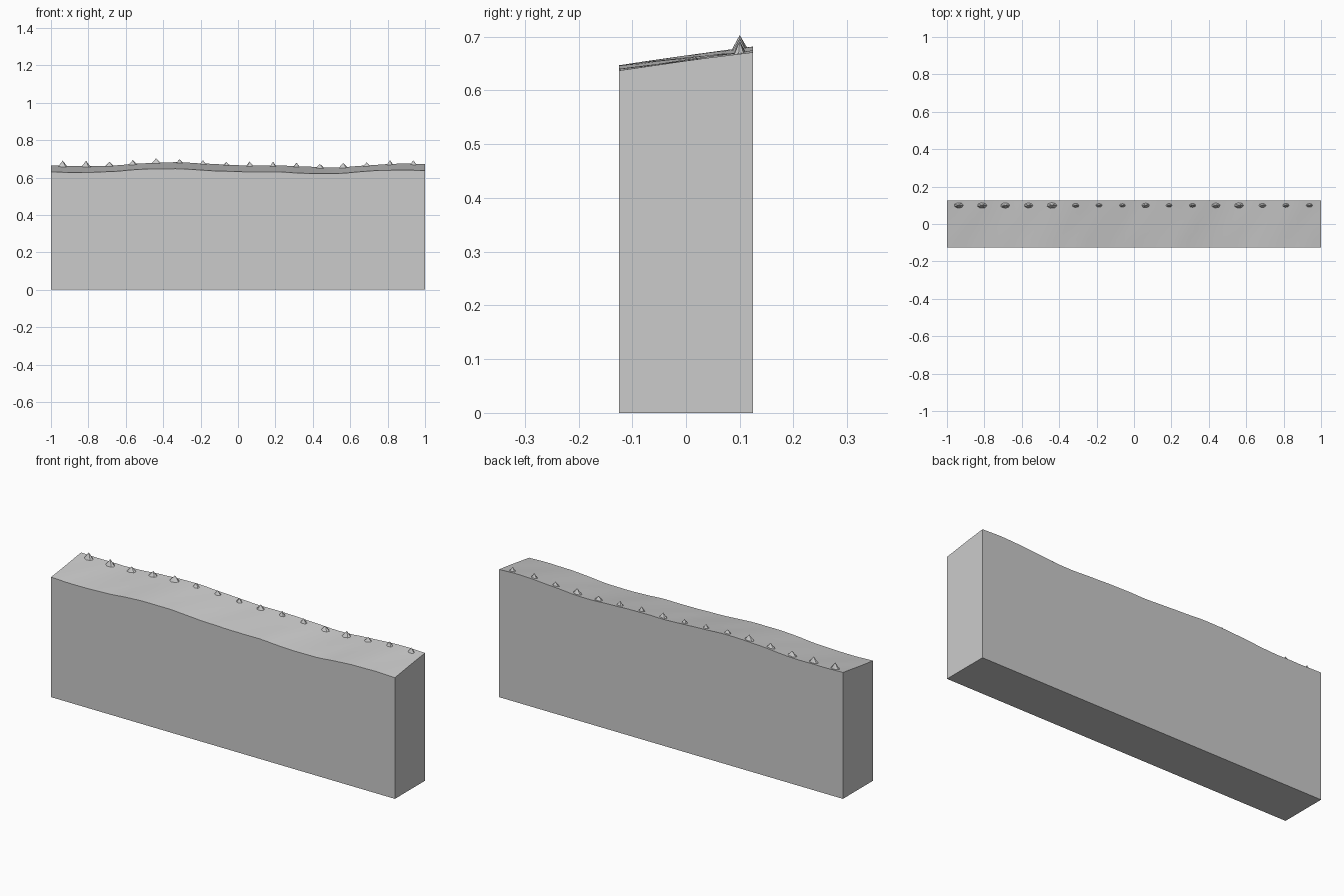
import bpy, bmesh, math, random
from mathutils import Matrix, Vector

if "Cube" in bpy.data.objects:
    bpy.data.objects.remove(bpy.data.objects["Cube"])

random.seed(4)

grey = bpy.data.materials.new("stone_grey")
grey.diffuse_color = (0.6, 0.6, 0.6, 1)
grey.use_nodes = True
grey.node_tree.nodes["Principled BSDF"].inputs["Base Color"].default_value = grey.diffuse_color

# gentle wave of the top along x: (x, offset)
WAVE = [(-1.1, 0.0), (-0.8, -0.004), (-0.38, 0.0165), (0.05, 0.0), (0.2, -0.001),
        (0.47, -0.011), (0.86, 0.009), (1.1, 0.005)]


def top_height(x, y):
    u = max(-1.09, min(1.09, x - 0.15 * y))
    for (x0, a), (x1, b) in zip(WAVE, WAVE[1:]):
        if x0 <= u <= x1:
            t = (1 - math.cos(math.pi * (u - x0) / (x1 - x0))) / 2
            wave = a + (b - a) * t
            break
    ripple = 0.0007 * math.sin(26 * (x - 0.8 * y)) + 0.0004 * math.sin(47 * x - 30 * y)
    return 0.648 + 0.136 * y + wave + ripple


def add_object(name, bm, smooth):
    me = bpy.data.meshes.new(name)
    bmesh.ops.recalc_face_normals(bm, faces=bm.faces)
    bm.to_mesh(me)
    bm.free()
    me.materials.append(grey)
    ob = bpy.data.objects.new(name, me)
    bpy.context.collection.objects.link(ob)
    if smooth:
        bpy.context.view_layer.objects.active = ob
        ob.select_set(True)
        bpy.ops.object.shade_smooth_by_angle(angle=math.radians(30))
        ob.select_set(False)
    return ob


# wall block: wavy sloped top, flat sides and base
bm = bmesh.new()
bmesh.ops.create_grid(bm, x_segments=48, y_segments=6, size=1,
                      matrix=Matrix.Diagonal((1, 0.125, 1, 1)))
top = list(bm.verts)
ext = bmesh.ops.extrude_edge_only(bm, edges=[e for e in bm.edges if e.is_boundary])
for v in top:
    v.co.z = top_height(v.co.x, v.co.y)
low = [e for e in ext["geom"] if isinstance(e, bmesh.types.BMEdge)]
bmesh.ops.contextual_create(bm, geom=[e for e in low if e.is_boundary])
add_object("wall", bm, True)

# row of small spikes along the back of the top
RADII = [27, 28, 28, 26, 29, 21, 20, 19, 24, 19, 20, 26, 28, 22, 20, 20]
TOPS = [691, 689, 684, 693, 703, 697, 692, 684, 685, 685, 680, 673, 679, 681, 692, 692]
bm = bmesh.new()
for i, (r, tip) in enumerate(zip(RADII, TOPS)):
    x, y, r = -0.9375 + 0.125 * i, 0.1, r / 1000
    base = top_height(x, y) - 0.003
    height = max(tip / 1000 - base, 0.022)
    m = (Matrix.Translation((x, y, base + height / 2))
         @ Matrix.Diagonal((1, 0.6, 1, 1))
         @ Matrix.Rotation(random.uniform(0, 1), 4, 'Z'))
    bmesh.ops.create_cone(bm, cap_ends=True, segments=7, radius1=r, radius2=0,
                          depth=height, matrix=m)
add_object("spikes", bm, False)
